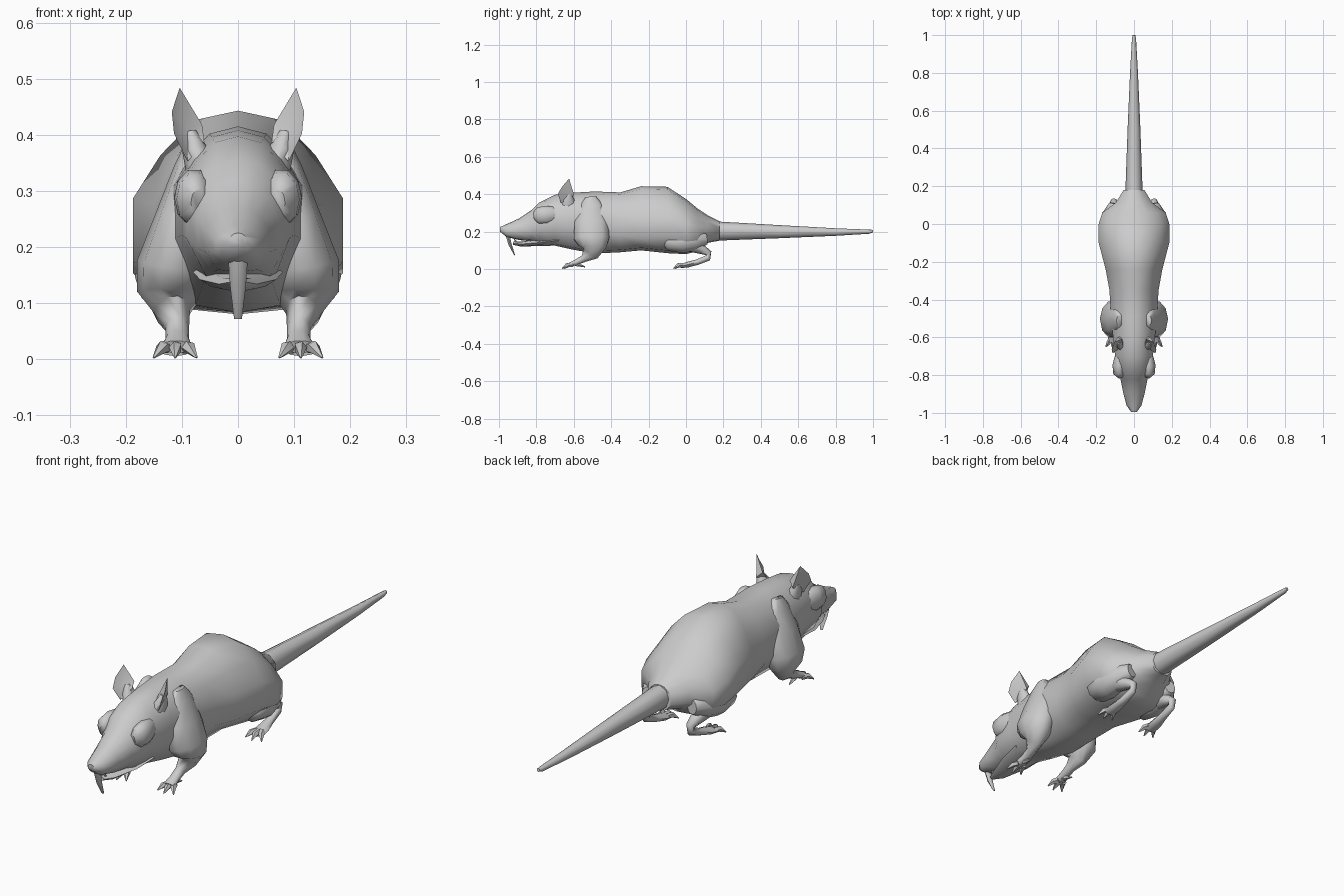
import bpy, bmesh
from math import pi, sin, cos
from mathutils import Vector


def finish(name, bm, mirror=False, angle=60):
    bmesh.ops.recalc_face_normals(bm, faces=bm.faces)
    me = bpy.data.meshes.new(name)
    bm.to_mesh(me)
    bm.free()
    ob = bpy.data.objects.new(name, me)
    bpy.context.collection.objects.link(ob)
    if mirror:
        ob.modifiers.new("Mirror", 'MIRROR')
    bpy.ops.object.select_all(action='DESELECT')
    ob.select_set(True)
    bpy.context.view_layer.objects.active = ob
    bpy.ops.object.shade_smooth_by_angle(angle=angle * pi / 180)
    return ob


def loft(name, rings, mirror=False, angle=60):
    bm = bmesh.new()
    vr = [[bm.verts.new(p) for p in r] for r in rings]
    n = len(vr[0])
    for a, b in zip(vr, vr[1:]):
        for i in range(n):
            j = (i + 1) % n
            bm.faces.new((a[i], a[j], b[j], b[i]))
    bm.faces.new(vr[0])
    bm.faces.new(vr[-1])
    return finish(name, bm, mirror, angle)


def tube(name, path, sides=8, mirror=True, angle=60):
    # path points: x, y, z, radius across x, radius across the other way
    c = [Vector(p[:3]) for p in path]
    rings = []
    for i, p in enumerate(path):
        t = (c[min(i + 1, len(c) - 1)] - c[max(i - 1, 0)]).normalized()
        up = t.cross(Vector((1, 0, 0))).normalized()
        side = up.cross(t)
        rings.append([c[i] + side * p[3] * cos(2 * pi * k / sides)
                      + up * p[4] * sin(2 * pi * k / sides) for k in range(sides)])
    return loft(name, rings, mirror, angle)


def body_ring(y, zt, zb, w, zw):
    h = zt - zb
    zu, zl = zw + .16 * h, zw - .16 * h
    half = [(.42 * w, zt - .04 * h), (.74 * w, (zu + zt) / 2), (w, zu),
            (w, zl), (.62 * w, zb + .04 * h)]
    pts = [(0, zt)] + half + [(0, zb)] + [(-x, z) for x, z in reversed(half)]
    return [(x, y, z) for x, z in pts]


# head and body in one loft: y, top, bottom, half width, height of widest part
sections = [
    (-.995, .225, .200, .015, .212), (-.96, .240, .172, .040, .203),
    (-.89, .272, .155, .058, .21), (-.82, .320, .148, .072, .225),
    (-.785, .355, .140, .092, .25), (-.70, .397, .125, .100, .265),
    (-.61, .408, .105, .110, .265), (-.49, .415, .083, .122, .25),
    (-.35, .410, .090, .130, .23), (-.24, .443, .100, .150, .22),
    (-.10, .440, .085, .187, .23), (0, .375, .080, .187, .20),
    (.06, .325, .095, .168, .19), (.115, .288, .140, .095, .20),
    (.18, .255, .152, .055, .20)]
loft("body", [body_ring(*s) for s in sections])

# tail
tube("tail", [(0, .12, .205, .045, .052), (0, .19, .203, .045, .050),
              (0, .5, .200, .034, .035), (0, .8, .198, .021, .020),
              (0, .98, .2, .011, .011), (0, 1, .203, .007, .007)], mirror=False)

# lower jaw and its small teeth
tube("lower_jaw", [(0, -.925, .138, .012, .008), (0, -.88, .134, .034, .014),
                   (0, -.78, .142, .068, .018), (0, -.68, .155, .08, .03)], mirror=False)
tube("lower_tooth", [(.008, -.905, .138, .007, .007),
                     (.008, -.92, .165, .002, .002)], sides=4)

# long front teeth
tube("front_tooth", [(0, -.955, .185, .018, .012), (0, -.94, .13, .014, .010),
                     (0, -.915, .072, .007, .002)], sides=6, mirror=False)

# eye bulges blending back into the cheeks
tube("eye_bulge", [(.07, -.81, .28, .015, .025), (.078, -.79, .285, .032, .048),
                   (.078, -.75, .288, .036, .052), (.072, -.71, .292, .032, .045),
                   (.07, -.66, .295, .016, .022)], sides=10)

# ears: a rim closed by a hollow front and a bulging back, on a short root
rim = [(.104, -.625, .484), (.118, -.662, .441), (.114, -.685, .402), (.09, -.668, .352),
       (.06, -.635, .388), (.064, -.61, .418)]
bm = bmesh.new()
rv = [bm.verts.new(p) for p in rim]
for centre in ((.088, -.635, .405), (.086, -.598, .395)):
    c = bm.verts.new(centre)
    for i in range(len(rv)):
        bm.faces.new((rv[i], rv[(i + 1) % len(rv)], c))
finish("ear", bm, mirror=True, angle=40)
tube("ear_root", [(.062, -.63, .33, .03, .045), (.078, -.63, .375, .022, .032),
                  (.086, -.625, .405, .012, .014)])

# shoulders tapering into the front legs
tube("front_leg", [(.075, -.51, .385, .018, .03), (.082, -.505, .34, .032, .065),
                   (.098, -.505, .25, .050, .095), (.116, -.505, .165, .065, .100),
                   (.12, -.50, .12, .060, .078), (.117, -.51, .085, .032, .048),
                   (.108, -.545, .057, .021, .021), (.108, -.585, .037, .021, .016),
                   (.11, -.625, .022, .028, .012)], sides=10)

# rounded thighs and lower hind legs
tube("thigh", [(.10, -.13, .15, .02, .02), (.115, -.09, .145, .058, .05),
               (.12, -.02, .148, .064, .066), (.115, .05, .155, .055, .058),
               (.105, .11, .16, .025, .03)], sides=10)
tube("hind_leg", [(.115, .03, .13, .04, .04), (.11, .085, .105, .028, .026),
                  (.106, .122, .085, .018, .017), (.106, .118, .06, .015, .017),
                  (.107, .06, .037, .019, .015), (.11, .01, .024, .028, .015),
                  (.112, -.03, .016, .028, .011)])

# clawed toes
for part, y0 in (("front_toe", -.605), ("hind_toe", -.01)):
    for dx in (-.024, 0, .024):
        reach = .058 - abs(dx) * .5
        tube(part, [(.11 + dx * .6, y0, .022, .011, .012),
                    (.111 + dx, y0 - reach * .55, .021, .012, .012),
                    (.112 + dx * 1.6, y0 - reach, .003, .002, .002)], sides=5)
# rear claw of each front foot
tube("dew_claw", [(.108, -.59, .027, .014, .012), (.112, -.54, .012, .003, .003)], sides=5)
